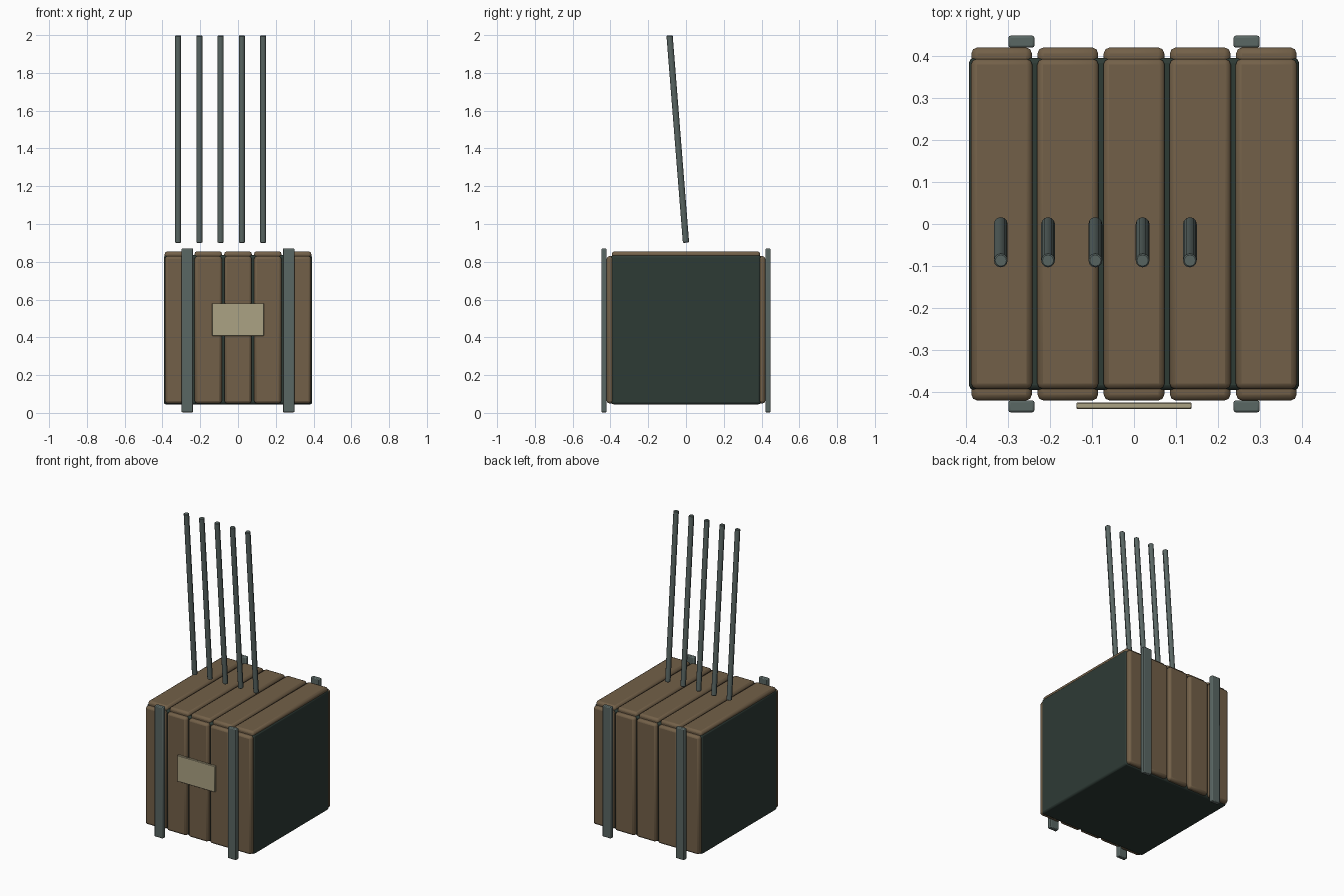
import bpy
import math
from mathutils import Vector

if "Cube" in bpy.data.objects:
    bpy.data.objects.remove(bpy.data.objects["Cube"])


def material(name, rgb):
    m = bpy.data.materials.new(name)
    m.diffuse_color = (*rgb, 1)
    m.use_nodes = True
    m.node_tree.nodes["Principled BSDF"].inputs["Base Color"].default_value = m.diffuse_color
    return m


WOOD = material("brown wood", (0.17, 0.117, 0.065))
CORE = material("dark green", (0.027, 0.043, 0.036))
STEEL = material("grey steel", (0.102, 0.135, 0.127))
LABEL = material("pale tan", (0.41, 0.36, 0.227))


def finish(ob, name, mat, bevel, segments=2):
    ob.name = name
    ob.data.materials.append(mat)
    if bevel:
        b = ob.modifiers.new("edge bevel", 'BEVEL')
        b.width = bevel
        b.segments = segments
    bpy.ops.object.shade_smooth_by_angle(angle=math.radians(30))


def box(name, lo, hi, mat, bevel, segments=2):
    lo, hi = Vector(lo), Vector(hi)
    bpy.ops.mesh.primitive_cube_add(size=1, location=(lo + hi) / 2)
    ob = bpy.context.object
    ob.scale = hi - lo
    bpy.ops.object.transform_apply(location=False, rotation=False, scale=True)
    finish(ob, name, mat, bevel, segments)


def rod(name, start, end, radius, mat):
    start, end = Vector(start), Vector(end)
    axis = end - start
    bpy.ops.mesh.primitive_cylinder_add(vertices=12, radius=radius, depth=axis.length,
                                        location=(start + end) / 2)
    ob = bpy.context.object
    ob.rotation_euler = axis.to_track_quat('Z', 'Y').to_euler()
    finish(ob, name, mat, 0.003, 1)


# Solid core of the crate
box("crate_core", (-0.393, -0.395, 0.045), (0.393, 0.395, 0.835), CORE, 0.012)

# Planks on the top, front and back
for i in range(5):
    x = (i - 2) * 0.1575
    box(f"top_plank_{i}", (x - 0.073, -0.393, 0.81), (x + 0.073, 0.393, 0.855), WOOD, 0.014)
    for side, y in (("front", -0.3975), ("back", 0.3975)):
        box(f"{side}_plank_{i}", (x - 0.072, y - 0.0225, 0.05), (x + 0.072, y + 0.0225, 0.83),
            WOOD, 0.014)

# Upright metal straps
for side, y in (("front", -0.434), ("back", 0.434)):
    for hand, x in (("left", -0.268), ("right", 0.268)):
        box(f"{side}_{hand}_strap", (x - 0.031, y - 0.014, 0.003), (x + 0.031, y + 0.014, 0.87),
            STEEL, 0.005)

# Blank label plate
box("label_plate", (-0.137, -0.44, 0.408), (0.137, -0.425, 0.58), LABEL, 0.002, 1)

# Leaning rods above the crate
for i in range(5):
    x = -0.317 + i * 0.1125
    rod(f"rod_{i}", (x, 0.0, 0.901), (x, -0.087, 1.998), 0.0165, STEEL)
